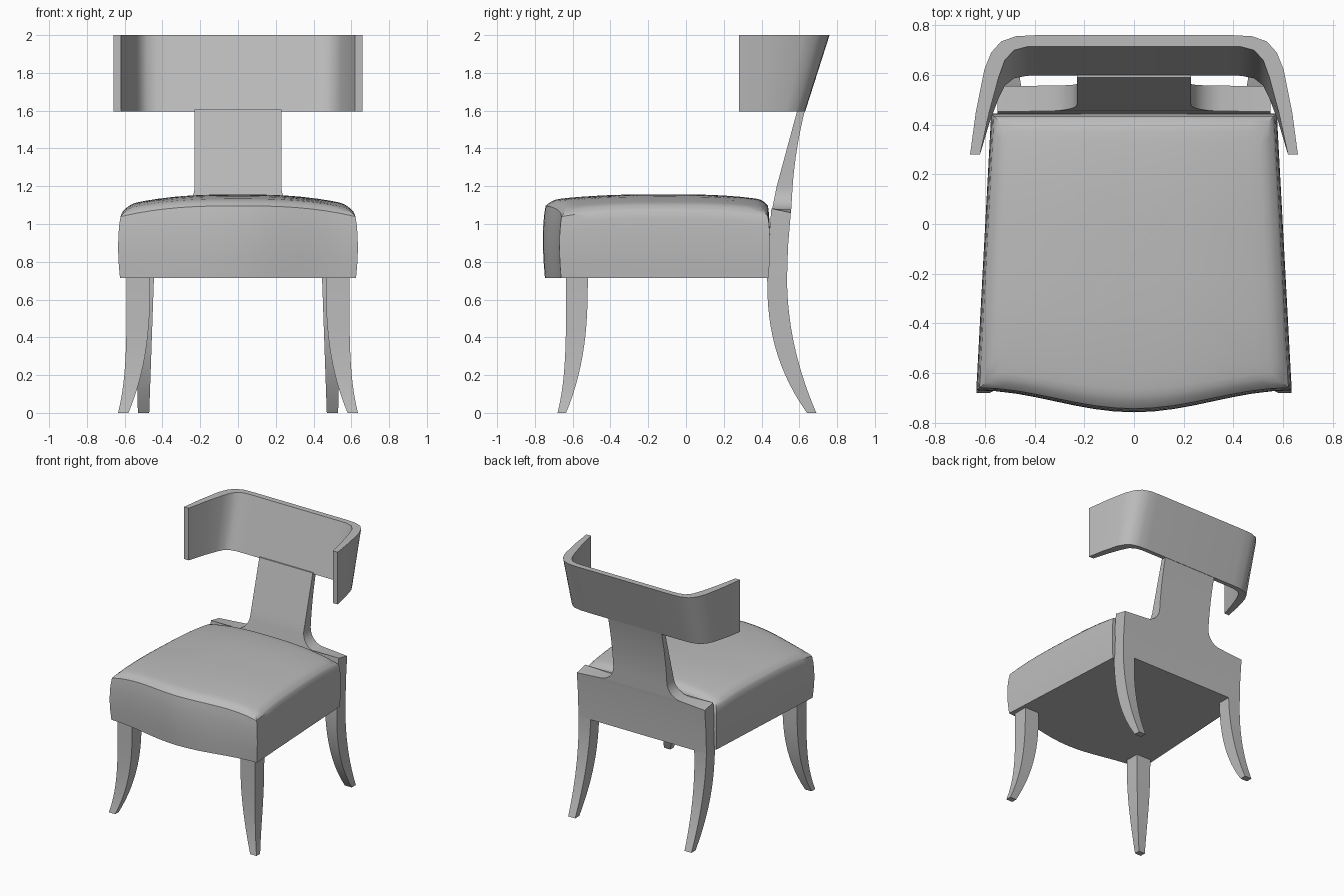
import bpy
import bmesh
import math

if "Cube" in bpy.data.objects:
    bpy.data.objects.remove(bpy.data.objects["Cube"], do_unlink=True)

# One plain grey for the whole chair
grey = bpy.data.materials.new("plain grey")
grey.use_nodes = True
colour = (0.5, 0.5, 0.5, 1)
grey.diffuse_color = colour
grey.node_tree.nodes["Principled BSDF"].inputs["Base Color"].default_value = colour


def loft(name, rings, tip=None):
    """Skin closed rings of equal length, capping both ends."""
    bm = bmesh.new()
    rows = [[bm.verts.new(p) for p in ring] for ring in rings]
    n = len(rows[0])
    for a, b in zip(rows, rows[1:]):
        for i in range(n):
            j = (i + 1) % n
            bm.faces.new((a[i], a[j], b[j], b[i]))
    bm.faces.new(rows[0][::-1])
    if tip:
        centre = bm.verts.new(tip)
        for i in range(n):
            bm.faces.new((rows[-1][i], rows[-1][(i + 1) % n], centre))
    else:
        bm.faces.new(rows[-1])
    bmesh.ops.recalc_face_normals(bm, faces=bm.faces)
    mesh = bpy.data.meshes.new(name)
    bm.to_mesh(mesh)
    bm.free()
    mesh.materials.append(grey)
    obj = bpy.data.objects.new(name, mesh)
    bpy.context.collection.objects.link(obj)
    bpy.ops.object.select_all(action="DESELECT")
    obj.select_set(True)
    bpy.context.view_layer.objects.active = obj
    bpy.ops.object.shade_smooth_by_angle(angle=math.radians(35))
    return obj


def rect(x0, x1, y0, y1, z):
    return [(x0, y0, z), (x1, y0, z), (x1, y1, z), (x0, y1, z)]


# Sabre legs: square sections that taper and sweep outward
SEAT_Z = 0.715
STEPS = 14


def front_section(t):
    inner, outer = 0.115 * t ** 2.6, 0.045 * t ** 4
    return 0.465 + inner, 0.59 + outer, -0.635 - outer, -0.52 - inner


def rear_section(t):
    return (0.445 + 0.025 * t, 0.55 - 0.02 * t,
            0.43 + 0.21 * t ** 2.4, 0.535 + 0.155 * t ** 2)


for label, section in (("front", front_section), ("rear", rear_section)):
    for side, sign in (("left", 1), ("right", -1)):
        rings = []
        for i in range(STEPS + 1):
            t = 1 - i / STEPS
            x0, x1, y0, y1 = section(t)
            rings.append(rect(sign * x0, sign * x1, y0, y1, SEAT_Z * (1 - t)))
        loft(f"{side}_{label}_leg", rings)


# Upholstered seat: tapered plan with a bowed front and a domed top
def plan(u, v):
    f = (v + 1) / 2
    bow = 0.088 * math.cos(math.pi * u / 2) ** 2 * max(0, v) ** 2
    return u * (0.575 + 0.06 * f), 0.445 - 1.115 * f - bow


def dome(u, v, s):
    roll = 0.04 * max(0, (s - 0.88) / 0.12) ** 2
    return 1.157 - 0.06 * abs(u) ** 2.6 - 0.035 * abs(v) ** 3 - roll


N = 16
edge = [-1 + 2 * i / N for i in range(N)]
square = ([(a, -1) for a in edge] + [(1, a) for a in edge]
          + [(-a, 1) for a in edge] + [(-1, -a) for a in edge])
seat = []
for h, s in ((0, 0.985), (0.25, 0.995), (0.5, 1), (0.75, 0.997), (0.92, 0.99)):
    ring = []
    for u, v in square:
        x, y = plan(u * s, v * s)
        ring.append((x, y, SEAT_Z + h * (dome(u, v, 1) - SEAT_Z)))
    seat.append(ring)
for s in (0.98, 0.965, 0.94, 0.91, 0.87, 0.8, 0.7, 0.55, 0.4, 0.2):
    seat.append([(*plan(u * s, v * s), dome(u * s, v * s, s)) for u, v in square])
loft("seat_cushion", seat, tip=(*plan(0, 0), dome(0, 0, 0)))

# Back rail flowing through a fillet into the upright splat
back = [rect(-0.55, 0.55, 0.43, 0.535, SEAT_Z),
        rect(-0.55, 0.55, 0.435, 0.54, 0.88)]
rail_top = rect(-0.55, 0.55, 0.452, 0.555, 1.06)
back.append([(x, y, z + (0.022 if y < 0.5 else 0)) for x, y, z in rail_top])
R = 0.12
for i in range(9):
    a = math.radians(90 * i / 8)
    w, z = 0.23 + R * (1 - math.sin(a)), 1.075 + R * (1 - math.cos(a))
    rise = z - 1.075
    back.append(rect(-w, w, 0.455 + 0.2 * rise, 0.557 + 0.06 * rise, z))
for i in range(1, 9):
    t = i / 8
    y0, y1 = 0.479 + 0.111 * t, 0.564 + 0.03 * t + 0.036 * t * t
    back.append(rect(-0.23, 0.23, y0, y1, 1.195 + 0.41 * t))
loft("back_rail_and_splat", back)

# Wraparound crest rail, raked so only the back leans
outer = [(0.66, 0.28), (0.637, 0.45), (0.603, 0.62), (0.575, 0.69),
         (0.535, 0.735), (0.475, 0.756), (0.4, 0.76)]
inner = [(0.62, 0.28), (0.583, 0.45), (0.545, 0.59), (0.52, 0.66),
         (0.483, 0.7), (0.43, 0.714), (0.37, 0.715)]


def mirrored(points):
    return points + [(-x, y) for x, y in reversed(points)]


# Each ring is one cross-section of the band, swept from end to end
crest = []
for (xo, yo), (xi, yi) in zip(mirrored(outer), mirrored(inner)):
    def low(y):
        return 0.28 + (y - 0.28) * 0.73
    crest.append([(xo, low(yo), 1.595), (xo, yo, 2.0),
                  (xi, yi, 2.0), (xi, low(yi), 1.595)])
loft("crest_rail", crest)
